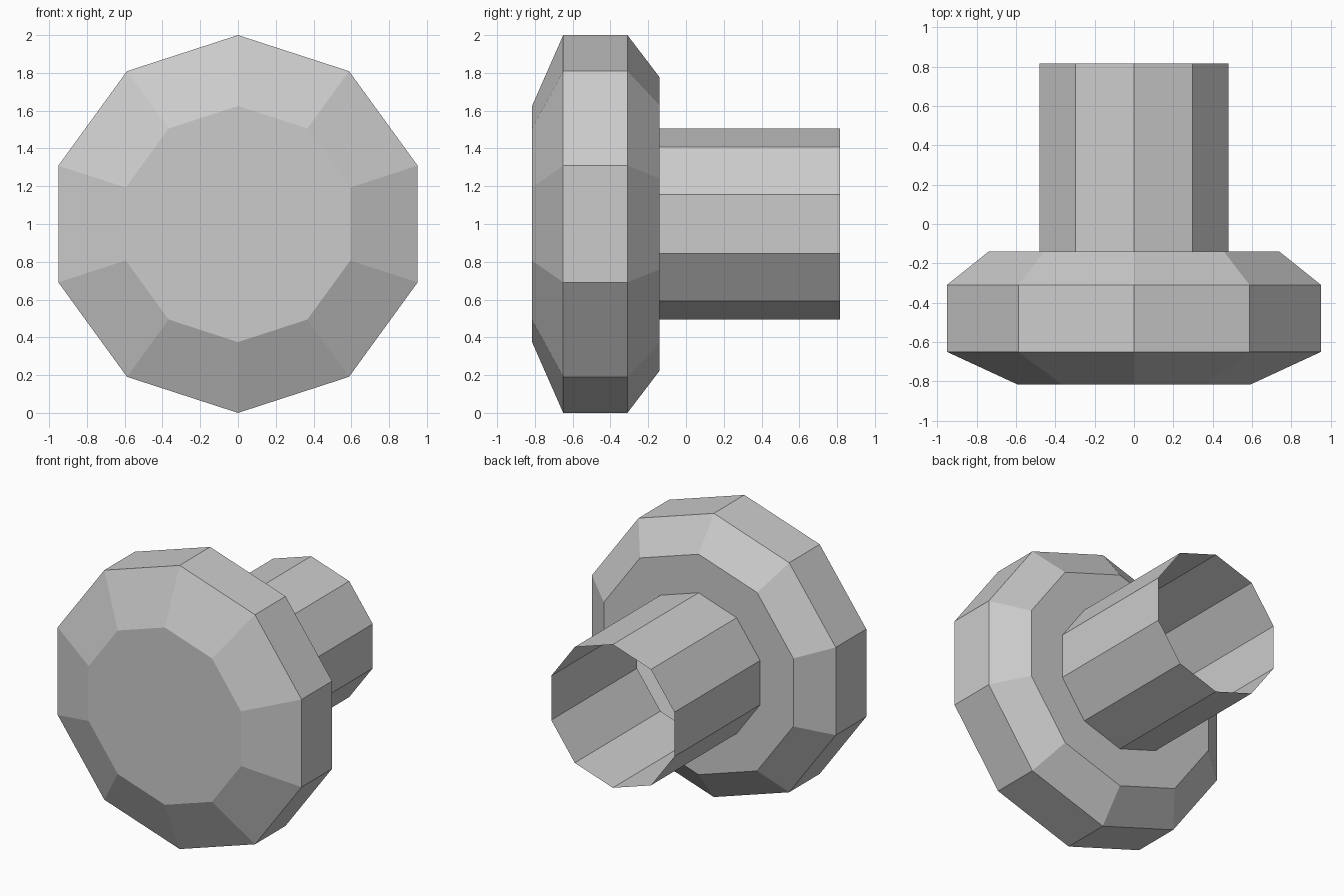
import bpy
import bmesh
from math import cos, sin, pi

SIDES = 10
AXIS_HEIGHT = 1.0

cube = bpy.data.objects.get("Cube")
if cube:
    bpy.data.objects.remove(cube, do_unlink=True)

grey = bpy.data.materials.new("plain_grey")
grey.use_nodes = True
colour = (0.6, 0.6, 0.6, 1)
grey.diffuse_color = colour
grey.node_tree.nodes["Principled BSDF"].inputs["Base Color"].default_value = colour


def lathe(name, profile, cap_first=False):
    """Turn (radius, y) points about the y axis into a faceted shell."""
    bm = bmesh.new()
    rings = []
    for radius, y in profile:
        angles = [pi / 2 + 2 * pi * i / SIDES for i in range(SIDES)]
        rings.append([bm.verts.new((radius * cos(a), y, radius * sin(a))) for a in angles])
    for near, far in zip(rings, rings[1:]):
        for i in range(SIDES):
            j = (i + 1) % SIDES
            bm.faces.new((near[i], near[j], far[j], far[i]))
    if cap_first:
        bm.faces.new(rings[0][::-1])
    # Point every face away from the axis or along its open side
    for face in bm.faces:
        face.normal_update()
        centre = face.calc_center_median()
        outward = centre.copy()
        outward.y = 0
        if outward.length > 0.01 and abs(face.normal.y) < 0.99:
            wrong = face.normal.dot(outward) < 0
        else:
            wrong = face.normal.y * (centre.y + 0.48) < 0
        if wrong:
            face.normal_flip()
    mesh = bpy.data.meshes.new(name)
    bm.to_mesh(mesh)
    bm.free()
    mesh.materials.append(grey)
    obj = bpy.data.objects.new(name, mesh)
    obj.location.z = AXIS_HEIGHT
    bpy.context.collection.objects.link(obj)
    return obj


# Bevelled knob head: flat front, straight rim, back ring open at the stem
lathe("knob_head", [(0.625, -0.815), (1.0, -0.65), (1.0, -0.31),
                    (0.777, -0.14), (0.505, -0.14)], cap_first=True)

# Hollow stem, open at the back
lathe("stem", [(0.505, -0.14), (0.505, 0.815)])
